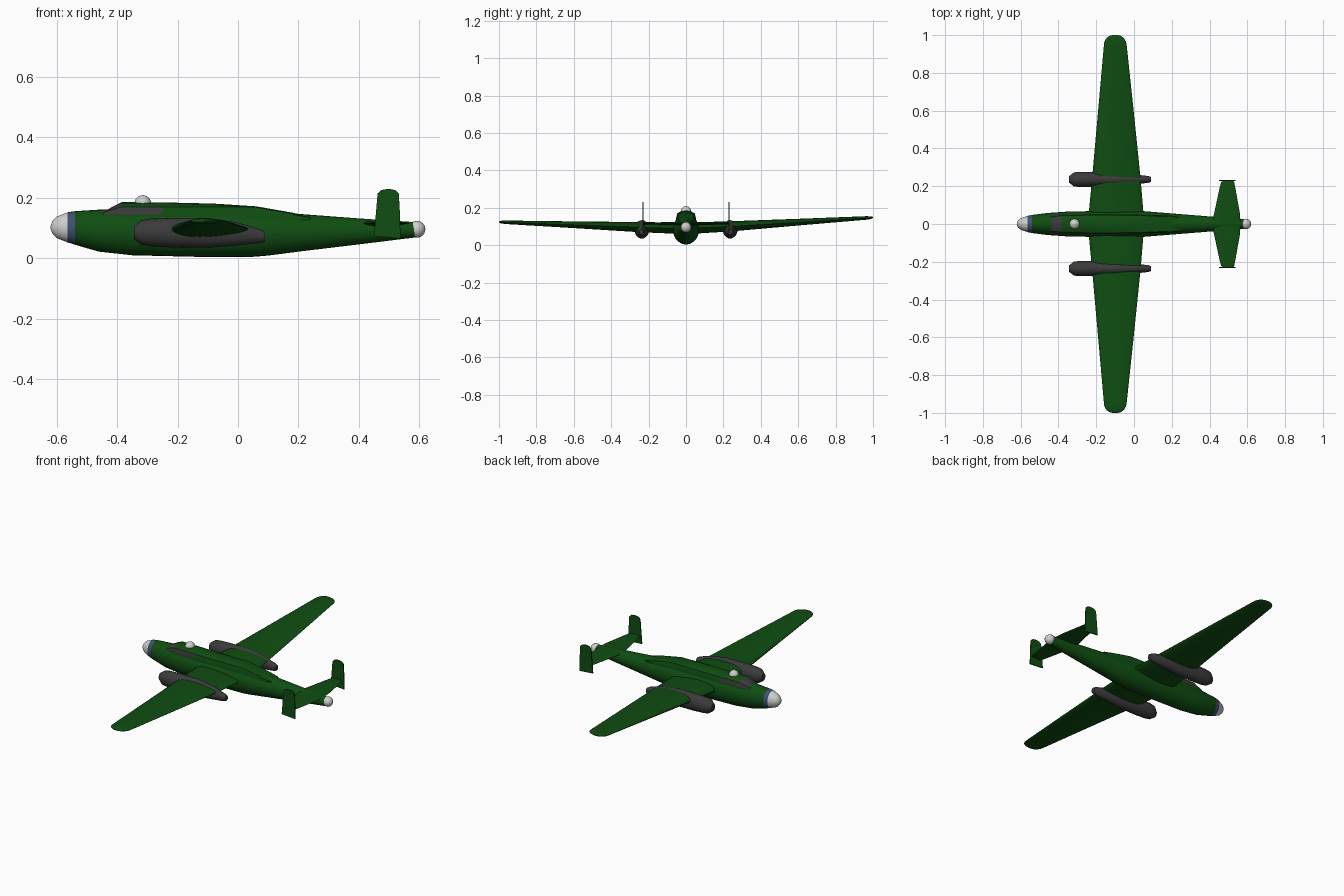
import bpy, bmesh, math

cube = bpy.data.objects.get("Cube")
if cube:
    bpy.data.objects.remove(cube, do_unlink=True)


def material(name, rgb):
    m = bpy.data.materials.new(name)
    m.use_nodes = True
    m.diffuse_color = (*rgb, 1)
    bsdf = next(n for n in m.node_tree.nodes if n.type == 'BSDF_PRINCIPLED')
    bsdf.inputs["Base Color"].default_value = (*rgb, 1)
    bsdf.inputs["Roughness"].default_value = 0.7
    return m


GREEN = material("dark green", (0.005, 0.075, 0.006))
GREY = material("charcoal", (0.045, 0.043, 0.043))
GLASS = material("pale glass", (0.62, 0.62, 0.61))
BLUE = material("slate blue", (0.05, 0.08, 0.17))


def finish(name, bm, mats, rule=None, angle=35):
    bmesh.ops.recalc_face_normals(bm, faces=bm.faces)
    if rule:
        for f in bm.faces:
            f.material_index = rule(f.calc_center_median(), f)
    mesh = bpy.data.meshes.new(name)
    bm.to_mesh(mesh)
    bm.free()
    for m in mats:
        mesh.materials.append(m)
    ob = bpy.data.objects.new(name, mesh)
    bpy.context.collection.objects.link(ob)
    bpy.ops.object.select_all(action='DESELECT')
    ob.select_set(True)
    bpy.context.view_layer.objects.active = ob
    bpy.ops.object.shade_smooth_by_angle(angle=math.radians(angle))
    return ob


def loft(name, rings, mats, rule=None, angle=35):
    bm = bmesh.new()
    loops = [[bm.verts.new(p) for p in ring] for ring in rings]
    n = len(loops[0])
    for a, b in zip(loops, loops[1:]):
        for i in range(n):
            j = (i + 1) % n
            bm.faces.new((a[i], a[j], b[j], b[i]))
    bm.faces.new(loops[0])
    bm.faces.new(loops[-1])
    return finish(name, bm, mats, rule, angle)


def oval(x, half, low, high, y=0, n=28):
    """Upright oval ring across the length of the aircraft."""
    return [(x, y + half * math.cos(2 * math.pi * i / n),
             (low + high) / 2 + (high - low) / 2 * math.sin(2 * math.pi * i / n))
            for i in range(n)]


def aerofoil(y, lead, trail, z, thick, n=24):
    """Lens-shaped wing ring, blunt in front and thin behind."""
    ring = []
    for i in range(n):
        t = 2 * math.pi * i / n
        f = (1 - math.cos(t)) / 2
        ring.append((lead + (trail - lead) * f, y,
                     z + thick / 2 * math.sin(t) * (1.25 - 0.6 * f)))
    return ring


# Fuselage: x, half width, bottom, top
body = [(-0.62, 0.006, 0.096, 0.108), (-0.614, 0.019, 0.082, 0.124),
        (-0.60, 0.030, 0.067, 0.138), (-0.565, 0.043, 0.053, 0.152),
        (-0.54, 0.048, 0.045, 0.156), (-0.46, 0.058, 0.022, 0.161),
        (-0.35, 0.066, 0.010, 0.165), (-0.10, 0.070, 0.004, 0.165),
        (0.05, 0.068, 0.005, 0.160), (0.10, 0.064, 0.009, 0.156),
        (0.20, 0.056, 0.022, 0.147), (0.40, 0.040, 0.046, 0.132),
        (0.595, 0.025, 0.070, 0.119)]


def body_colour(c, f):
    return 1 if c.x < -0.565 else 2 if c.x < -0.54 else 0


loft("fuselage", [oval(*s) for s in body], [GREEN, GLASS, BLUE], body_colour)

# Raised spine with the cockpit glazing: x, half width, top
spine = [(-0.445, 0.040, 0.155), (-0.385, 0.050, 0.186), (-0.25, 0.053, 0.185),
         (-0.08, 0.053, 0.181), (0.06, 0.050, 0.172), (0.18, 0.044, 0.151),
         (0.24, 0.036, 0.138)]


def spine_ring(x, half, top):
    side = [(1, 0.10), (1, 0.145), (0.88, 0.17), (0.5, top - 0.003)]
    right = [(x, half * w, min(z, top - 0.003)) for w, z in side]
    left = [(x, -y, z) for _, y, z in reversed(right)]
    return right + [(x, 0, top)] + left


def spine_colour(c, f):
    windshield = c.x < -0.385 and c.z > 0.14
    side_window = c.x < -0.25 and 0.14 < c.z < 0.165 and abs(c.y) > 0.03
    return 1 if windshield or side_window else 0


loft("cockpit_spine", [spine_ring(*s) for s in spine], [GREEN, GREY], spine_colour)

# Glass domes: dorsal turret and tail position
for name, place, radius in (("dorsal_turret", (-0.315, 0, 0.182), 0.027),
                            ("tail_dome", (0.592, 0, 0.096), 0.028)):
    bm = bmesh.new()
    bmesh.ops.create_uvsphere(bm, u_segments=20, v_segments=12, radius=radius)
    bmesh.ops.translate(bm, verts=bm.verts, vec=place)
    finish(name, bm, [GLASS])

# Main wing halves: the left tip sits slightly higher
for side, label, tip_z in ((1, "left", 0.148), (-1, "right", 0.124)):
    root_z = 0.090

    def wing_z(y):
        return root_z + (tip_z - root_z) * max(0, y - 0.06) / 0.94

    # span position, leading edge, trailing edge, thickness
    stations = [(0, -0.245, 0.055, 0.062), (0.24, -0.222, 0.035, 0.055),
                (0.60, -0.19, -0.002, 0.036), (0.94, -0.160, -0.038, 0.020),
                (0.965, -0.157, -0.042, 0.019), (0.985, -0.146, -0.054, 0.015),
                (0.996, -0.130, -0.070, 0.010), (1.0, -0.115, -0.085, 0.005)]
    loft(label + "_wing", [aerofoil(side * y, a, b, wing_z(y), t)
                           for y, a, b, t in stations], [GREEN], angle=50)

    # Engine nacelle: x, half width, bottom, top
    pod = [(-0.345, 0.016, 0.064, 0.106), (-0.318, 0.037, 0.045, 0.126),
           (-0.29, 0.040, 0.040, 0.131), (-0.22, 0.040, 0.036, 0.134),
           (-0.10, 0.036, 0.035, 0.134), (0.0, 0.027, 0.043, 0.118),
           (0.075, 0.018, 0.051, 0.095), (0.09, 0.013, 0.056, 0.087)]
    loft(label + "_engine_nacelle",
         [oval(*s, y=side * 0.236, n=20) for s in pod], [GREY])

    # Tailplane half
    tail = [(0, 0.41, 0.565, 0.020), (0.06, 0.425, 0.56, 0.018),
            (0.20, 0.455, 0.535, 0.010), (0.222, 0.462, 0.530, 0.009),
            (0.232, 0.475, 0.520, 0.006)]
    loft(label + "_tailplane", [aerofoil(side * y, a, b, 0.116, t)
                                for y, a, b, t in tail], [GREEN], angle=50)

    # Tail fin: a thin plate with clipped top corners
    outline = [(0.450, 0.073), (0.538, 0.066), (0.535, 0.17), (0.532, 0.215),
               (0.520, 0.226), (0.498, 0.230), (0.475, 0.226), (0.462, 0.215)]
    loft(label + "_tail_fin", [[(x, side * (0.23 + d), z) for x, z in outline]
                               for d in (-0.003, 0.003)], [GREEN])
